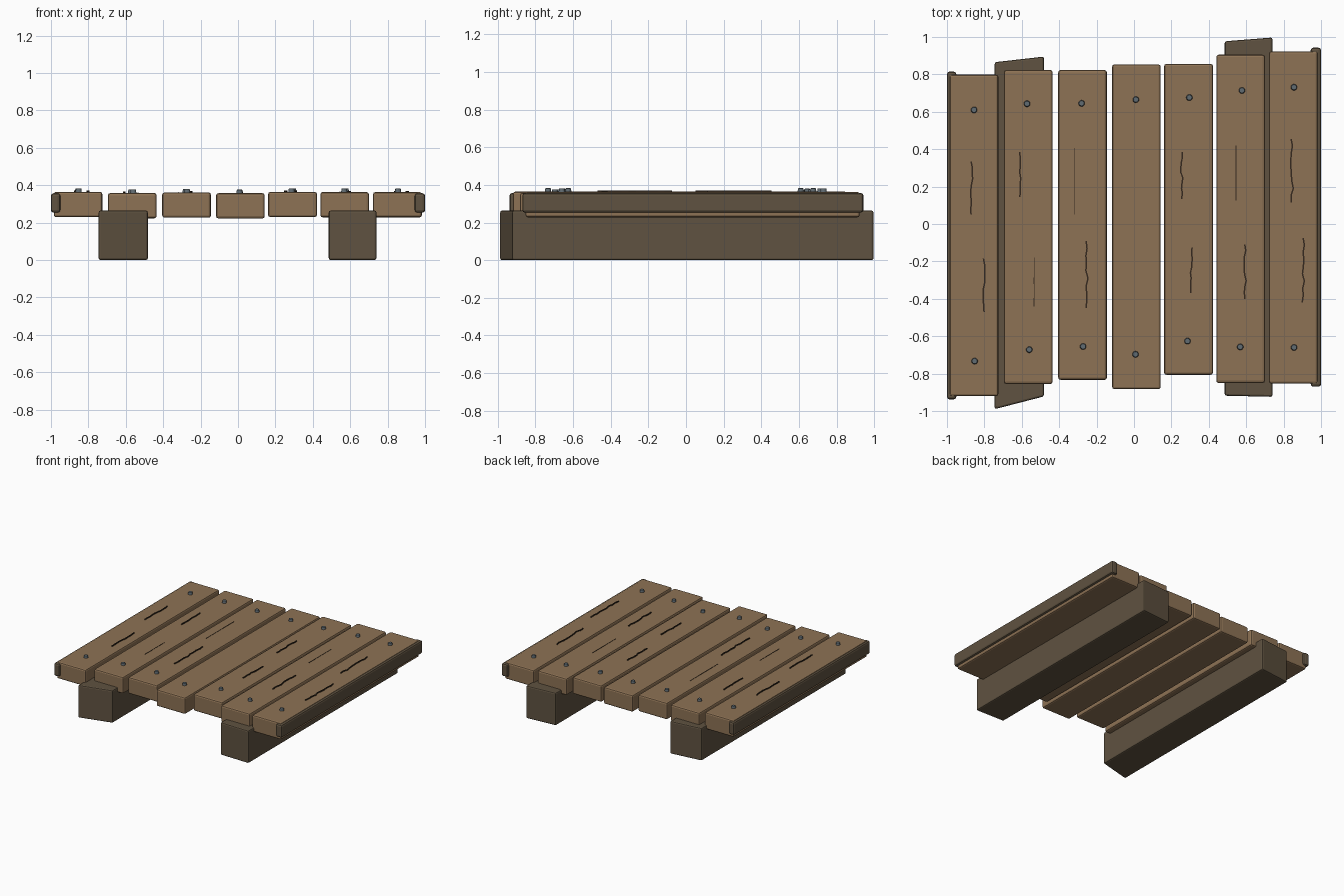
import bpy, bmesh, random

if "Cube" in bpy.data.objects:
    bpy.data.objects.remove(bpy.data.objects["Cube"])

random.seed(4)


def material(name, rgb):
    m = bpy.data.materials.new(name)
    m.diffuse_color = (*rgb, 1)
    m.use_nodes = True
    m.node_tree.nodes["Principled BSDF"].inputs["Base Color"].default_value = m.diffuse_color
    return m


WOOD = material("plank_wood", (0.27, 0.17, 0.09))
DARK = material("dark_wood", (0.115, 0.085, 0.052))
IRON = material("iron", (0.12, 0.15, 0.17))
CRACK = material("crack", (0.035, 0.022, 0.013))


def finish(name, bm, mat, bevel=0.0):
    bmesh.ops.recalc_face_normals(bm, faces=bm.faces)
    me = bpy.data.meshes.new(name)
    bm.to_mesh(me)
    bm.free()
    me.materials.append(mat)
    ob = bpy.data.objects.new(name, me)
    bpy.context.collection.objects.link(ob)
    if bevel:
        b = ob.modifiers.new("bevel", "BEVEL")
        b.width = bevel
        b.segments = 2
    return ob


def prism(name, outline, z0, z1, mat, bevel=0.0):
    """Extrude an xy outline from z0 to z1."""
    bm = bmesh.new()
    f = bm.faces.new([bm.verts.new((x, y, z0)) for x, y in outline])
    top = bmesh.ops.extrude_face_region(bm, geom=[f])["geom"]
    bmesh.ops.translate(bm, vec=(0, 0, z1 - z0),
                        verts=[v for v in top if isinstance(v, bmesh.types.BMVert)])
    return finish(name, bm, mat, bevel)


def board(name, x0, x1, y0, y1, z0, z1, mat, bevel):
    return prism(name, [(x0, y0), (x1, y0), (x1, y1), (x0, y1)], z0, z1, mat, bevel)


def nail(name, x, y, z):
    bm = bmesh.new()
    bmesh.ops.create_cone(bm, cap_ends=True, segments=10, radius1=0.019,
                          radius2=0.015, depth=0.03)
    bmesh.ops.translate(bm, vec=(x, y, z + 0.004), verts=bm.verts)
    return finish(name, bm, IRON, 0.003)


# Planks: x0, x1, y0, y1, top, back nail (x, y), front nail (x, y)
planks = [
    (-0.985, -0.725, -0.920, 0.798, 0.364, (-0.855, 0.61), (-0.852, -0.733)),
    (-0.695, -0.435, -0.855, 0.823, 0.358, (-0.572, 0.643), (-0.56, -0.672)),
    (-0.405, -0.145, -0.833, 0.823, 0.361, (-0.28, 0.645), (-0.272, -0.655)),
    (-0.117, 0.143, -0.883, 0.853, 0.357, (0.01, 0.665), (0.008, -0.697)),
    (0.161, 0.422, -0.806, 0.856, 0.364, (0.296, 0.676), (0.286, -0.626)),
    (0.440, 0.700, -0.850, 0.905, 0.363, (0.577, 0.714), (0.568, -0.657)),
    (0.722, 0.983, -0.853, 0.923, 0.363, (0.855, 0.731), (0.856, -0.66)),
]
for i, (x0, x1, y0, y1, top, back, front) in enumerate(planks, 1):
    board(f"plank_{i}", x0, x1, y0, y1, top - 0.135, top, WOOD, 0.012)
    nail(f"nail_back_{i}", *back, top)
    nail(f"nail_front_{i}", *front, top)

# Edge rails along both sides
board("edge_rail_left", -1.0, -0.95, -0.938, 0.815, 0.253, 0.357, DARK, 0.014)
board("edge_rail_right", 0.945, 1.0, -0.87, 0.943, 0.253, 0.357, DARK, 0.014)

# Support beams with crooked cut ends
prism("beam_left", [(-0.745, -0.99), (-0.482, -0.922), (-0.482, 0.895), (-0.745, 0.865)],
      0, 0.264, DARK, 0.01)
prism("beam_right", [(0.485, -0.918), (0.74, -0.924), (0.74, 0.997), (0.485, 0.977)],
      0, 0.264, DARK, 0.01)

# Grain cracks: x, y0, y1, jagged sideways wander
cracks = [
    (-0.868, 0.05, 0.335, 0.006), (-0.802, -0.47, -0.185, 0.005),
    (-0.609, 0.145, 0.385, 0.003), (-0.534, -0.44, -0.18, 0.001),
    (-0.32, 0.05, 0.405, 0), (-0.253, -0.45, -0.09, 0.007),
    (0.256, 0.135, 0.385, 0.006), (0.306, -0.37, -0.125, 0.005),
    (0.545, 0.125, 0.42, 0), (0.594, -0.40, -0.11, 0.006),
    (0.845, 0.115, 0.455, 0.007), (0.905, -0.42, -0.075, 0.006),
]
for i, (x, y0, y1, wander) in enumerate(cracks, 1):
    top = next(p[4] for p in planks if p[0] < x < p[1])
    n = 9
    mid = [(x + random.uniform(-wander, wander), y0 + (y1 - y0) * k / n) for k in range(n + 1)]
    w = 0.004 if wander > 0.002 else 0.002
    outline = [(a - w, b) for a, b in mid] + [(a + w, b) for a, b in reversed(mid)]
    prism(f"crack_{i}", outline, top - 0.005, top + (0.007 if wander > 0.002 else 0.002), CRACK)
